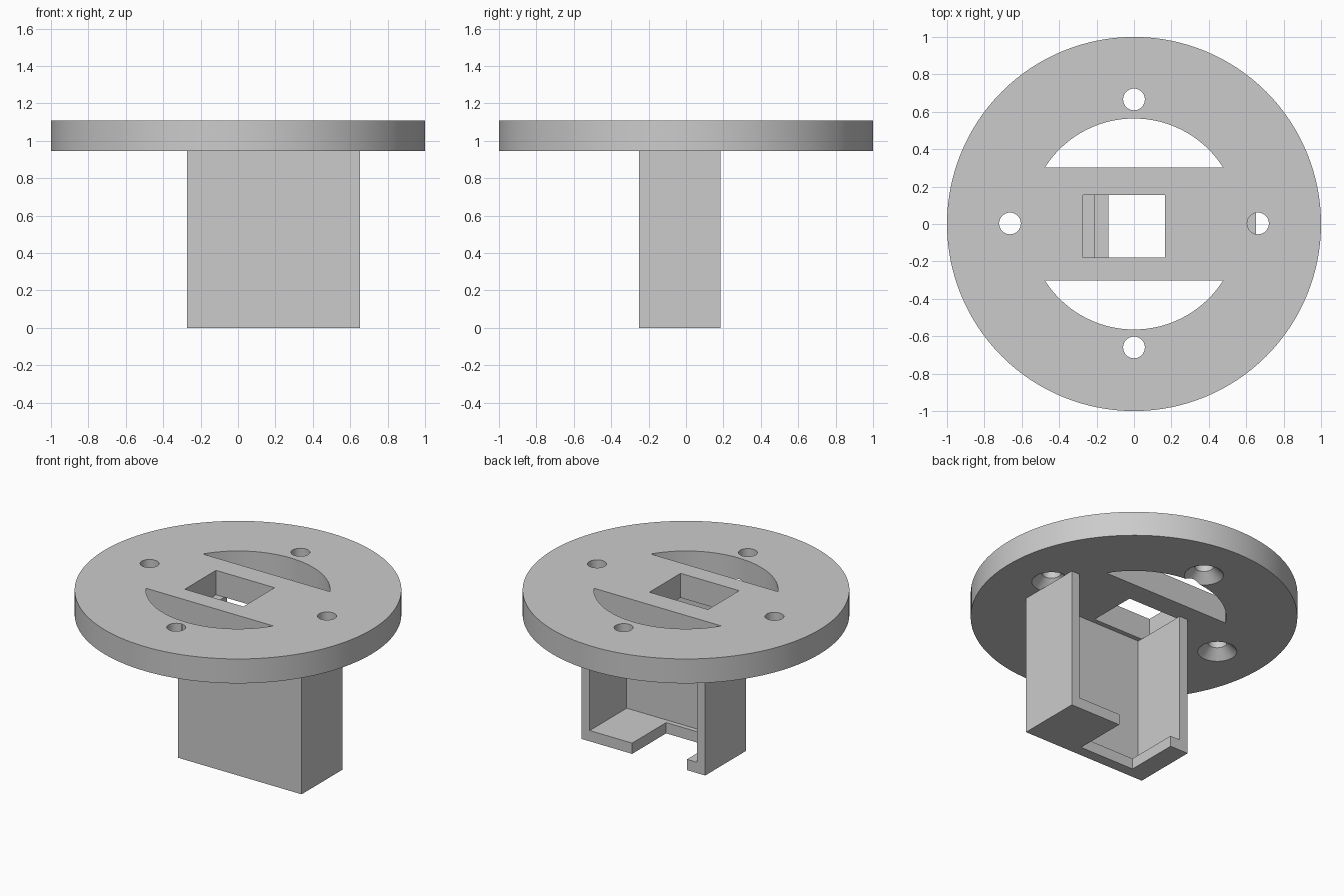
import bpy
import bmesh
from math import cos, sin, pi, asin

cube = bpy.data.objects.get("Cube")
if cube:
    bpy.data.objects.remove(cube, do_unlink=True)

grey = bpy.data.materials.new("light grey")
grey.use_nodes = True
colour = (0.6, 0.6, 0.6, 1)
grey.diffuse_color = colour
grey.node_tree.nodes["Principled BSDF"].inputs["Base Color"].default_value = colour


def prism(name, outline, z0, z1, scale=1, centre=(0, 0)):
    """Extrude a counter-clockwise outline; scale tapers the top."""
    bm = bmesh.new()
    cx, cy = centre
    low = [bm.verts.new((cx + x, cy + y, z0)) for x, y in outline]
    high = [bm.verts.new((cx + x * scale, cy + y * scale, z1)) for x, y in outline]
    bm.faces.new(low[::-1])
    bm.faces.new(high)
    n = len(outline)
    for i in range(n):
        j = (i + 1) % n
        bm.faces.new((low[i], low[j], high[j], high[i]))
    mesh = bpy.data.meshes.new(name)
    bm.to_mesh(mesh)
    bm.free()
    mesh.materials.append(grey)
    obj = bpy.data.objects.new(name, mesh)
    bpy.context.collection.objects.link(obj)
    return obj


def arc(radius, start, end, steps):
    return [(radius * cos(start + (end - start) * i / steps),
             radius * sin(start + (end - start) * i / steps)) for i in range(steps + 1)]


def circle(radius, steps):
    return arc(radius, 0, 2 * pi, steps)[:-1]


def box(name, x0, x1, y0, y1, z0, z1):
    return prism(name, [(x0, y0), (x1, y0), (x1, y1), (x0, y1)], z0, z1)


def cut(target, cutter):
    """Subtract the cutter, bake the result and discard the cutter."""
    cutter.hide_render = True
    mod = target.modifiers.new("cut", "BOOLEAN")
    mod.operation = "DIFFERENCE"
    mod.solver = "EXACT"
    mod.object = cutter
    bpy.context.view_layer.update()
    graph = bpy.context.evaluated_depsgraph_get()
    baked = bpy.data.meshes.new_from_object(target.evaluated_get(graph))
    target.modifiers.clear()
    target.data = baked
    bpy.data.objects.remove(cutter, do_unlink=True)


under, top = 0.945, 1.11

# Round mounting plate
plate = prism("mounting_plate", circle(1, 128), under, top)

# Curved openings either side of the centre
half = asin(0.303 / 0.564)
for turn in (0, pi):
    cut(plate, prism("segment_cutter", arc(0.564, turn + half, turn + pi - half, 48),
                     under - 0.1, top + 0.1))

# Countersunk screw holes
for i in range(4):
    spot = (0.663 * cos(i * pi / 2), 0.663 * sin(i * pi / 2) + 0.003)
    cut(plate, prism("hole_cutter", circle(0.058, 40), under - 0.1, top + 0.1, 1, spot))
    cut(plate, prism("countersink_cutter", circle(0.12, 40), under, under + 0.06,
                     0.058 / 0.12, spot))

# Rectangular opening into the housing
cut(plate, box("window_cutter", -0.273, 0.165, -0.178, 0.155, under - 0.1, top + 0.1))

# Housing below the plate, open at the back, with a notched floor
housing = box("housing", -0.273, 0.652, -0.252, 0.185, 0, under)
cut(housing, box("cavity_cutter", -0.21, 0.59, -0.21, 0.3, 0.073, under + 0.1))
cut(housing, box("notch_cutter", -0.137, 0.273, -0.178, 0.3, -0.1, 0.2))

# Smooth the round walls, keep the edges sharp
for obj in (plate, housing):
    bpy.ops.object.select_all(action="DESELECT")
    obj.select_set(True)
    bpy.context.view_layer.objects.active = obj
    bpy.ops.object.shade_smooth_by_angle(angle=0.5)
